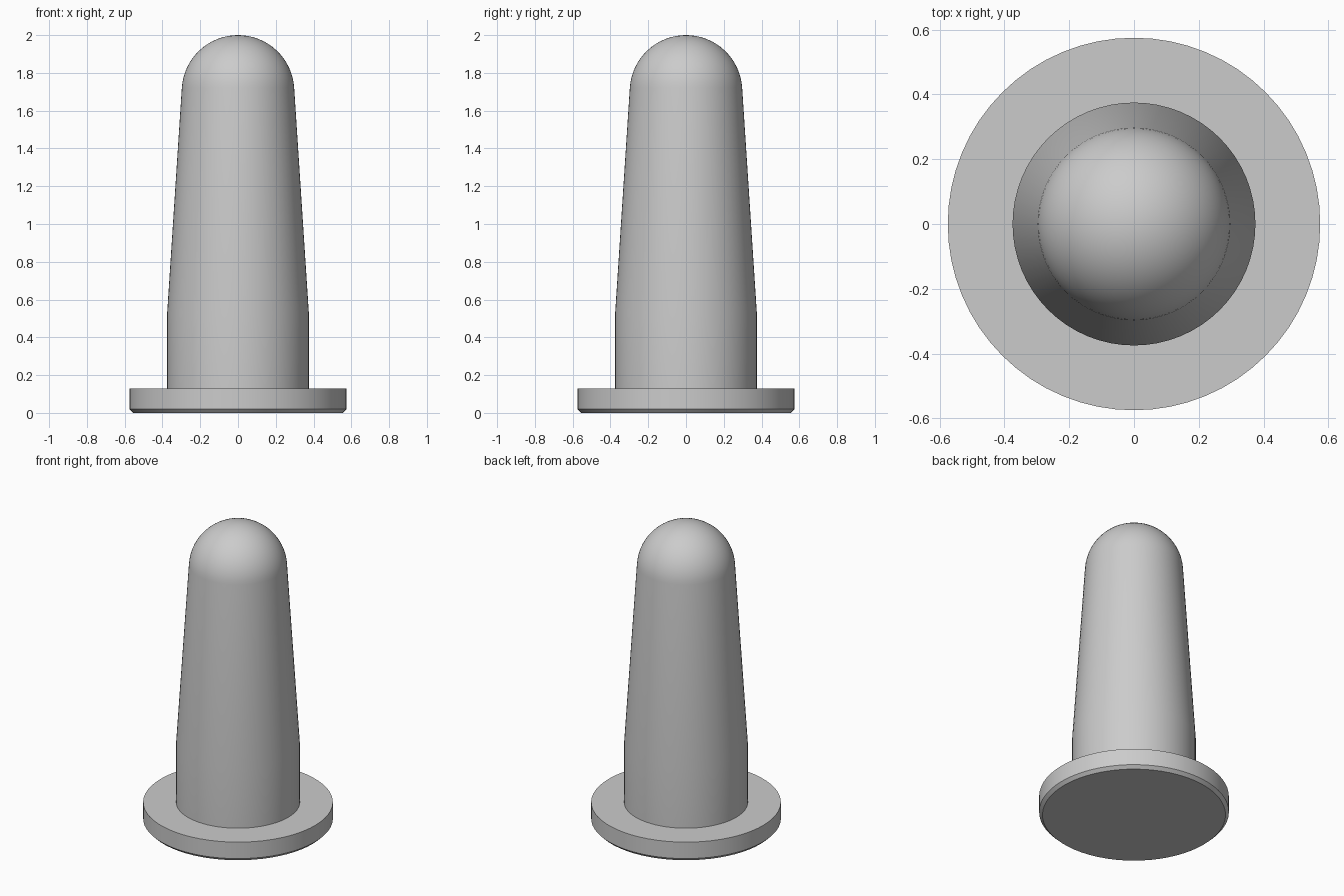
import bpy, bmesh, math

cube = bpy.data.objects.get("Cube")
if cube:
    bpy.data.objects.remove(cube, do_unlink=True)

SEGMENTS = 64

grey = bpy.data.materials.new("light_grey")
grey.use_nodes = True
colour = (0.6, 0.6, 0.6, 1)
grey.diffuse_color = colour
grey.node_tree.nodes["Principled BSDF"].inputs["Base Color"].default_value = colour

# Profile (radius, height): chamfered flange, straight shank, tapered body
profile = [(0, 0), (0.555, 0), (0.575, 0.02), (0.575, 0.13),
           (0.375, 0.13), (0.375, 0.53)]

# Domed tip, tangent to the taper
dome_radius, dome_height, taper = 0.298, 1.702, 0.0655
steps = 16
for i in range(steps + 1):
    a = taper + (math.pi / 2 - taper) * i / steps
    radius = dome_radius * math.cos(a) if i < steps else 0
    profile.append((radius, dome_height + dome_radius * math.sin(a)))

# Revolve the profile into one closed solid
bm = bmesh.new()
verts = [bm.verts.new((r, 0, z)) for r, z in profile]
edges = [bm.edges.new(pair) for pair in zip(verts, verts[1:])]
bmesh.ops.spin(bm, geom=verts + edges, cent=(0, 0, 0), axis=(0, 0, 1),
               angle=math.tau, steps=SEGMENTS)
bmesh.ops.remove_doubles(bm, verts=bm.verts, dist=0.0001)
bmesh.ops.recalc_face_normals(bm, faces=bm.faces)
mesh = bpy.data.meshes.new("flanged_plug")
bm.to_mesh(mesh)
bm.free()
mesh.materials.append(grey)

plug = bpy.data.objects.new("flanged_plug", mesh)
bpy.context.collection.objects.link(plug)
bpy.ops.object.select_all(action="DESELECT")
plug.select_set(True)
bpy.context.view_layer.objects.active = plug
bpy.ops.object.shade_smooth_by_angle(angle=math.radians(30))
